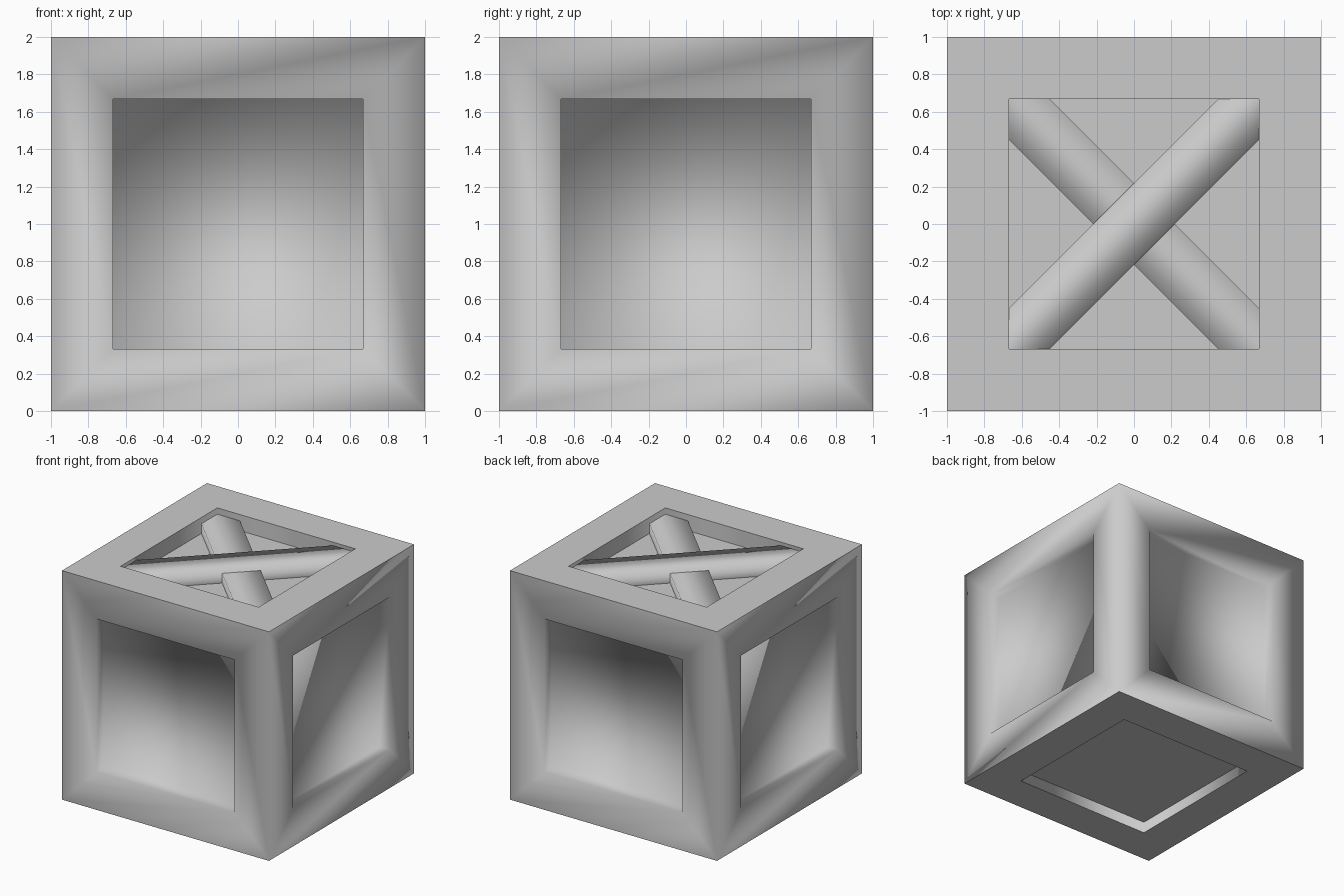
import bpy, bmesh, math
from mathutils import Matrix

old = bpy.data.objects.get("Cube")
if old:
    bpy.data.objects.remove(old, do_unlink=True)

BORDER, SIDE_DEPTH, TOP_DEPTH = 0.333, 0.10, 0.14

grey = bpy.data.materials.new("plain_grey")
grey.use_nodes = True
colour = (0.6, 0.6, 0.6, 1)
grey.diffuse_color = colour
grey.node_tree.nodes["Principled BSDF"].inputs["Base Color"].default_value = colour


def add_object(name, bm):
    for face in bm.faces:
        face.smooth = True
    mesh = bpy.data.meshes.new(name)
    bm.to_mesh(mesh)
    bm.free()
    mesh.materials.append(grey)
    obj = bpy.data.objects.new(name, mesh)
    bpy.context.collection.objects.link(obj)
    return obj


# Crate body: a cube with a square recess sunk into every side,
# soft upright corners and crisp top and bottom rims
bm = bmesh.new()
bmesh.ops.create_cube(bm, size=2, matrix=Matrix.Translation((0, 0, 1)))
for edge in bm.edges:
    edge.smooth = edge.verts[0].co.z != edge.verts[1].co.z
panels = list(bm.faces)
bmesh.ops.inset_individual(bm, faces=panels, thickness=BORDER, use_even_offset=True)
for panel in panels:
    normal = panel.normal.copy()
    depth = TOP_DEPTH if normal.z > 0.5 else SIDE_DEPTH
    sunk = bmesh.ops.extrude_discrete_faces(bm, faces=[panel])["faces"][0]
    bmesh.ops.translate(bm, verts=sunk.verts, vec=-normal * depth)
    if normal.z > 0.5:
        for edge in sunk.edges:
            edge.smooth = False
bm.normal_update()
add_object("crate_body", bm)


# Crossed beams lying in the top recess, ends buried in the frame
def add_beam(name, angle, top):
    bm = bmesh.new()
    bmesh.ops.create_cube(bm, size=1)
    bm.normal_update()
    for face in bm.faces:
        if abs(face.normal.x) > 0.5:
            for edge in face.edges:
                edge.smooth = False
    bmesh.ops.scale(bm, verts=bm.verts, vec=(2.2, 0.31, 0.2))
    bmesh.ops.rotate(bm, verts=bm.verts, matrix=Matrix.Rotation(angle, 3, "Z"))
    bmesh.ops.translate(bm, verts=bm.verts, vec=(0, 0, top - 0.1))
    add_object(name, bm)


add_beam("upper_cross_beam", math.radians(45), 1.97)
add_beam("lower_cross_beam", math.radians(-45), 1.945)
